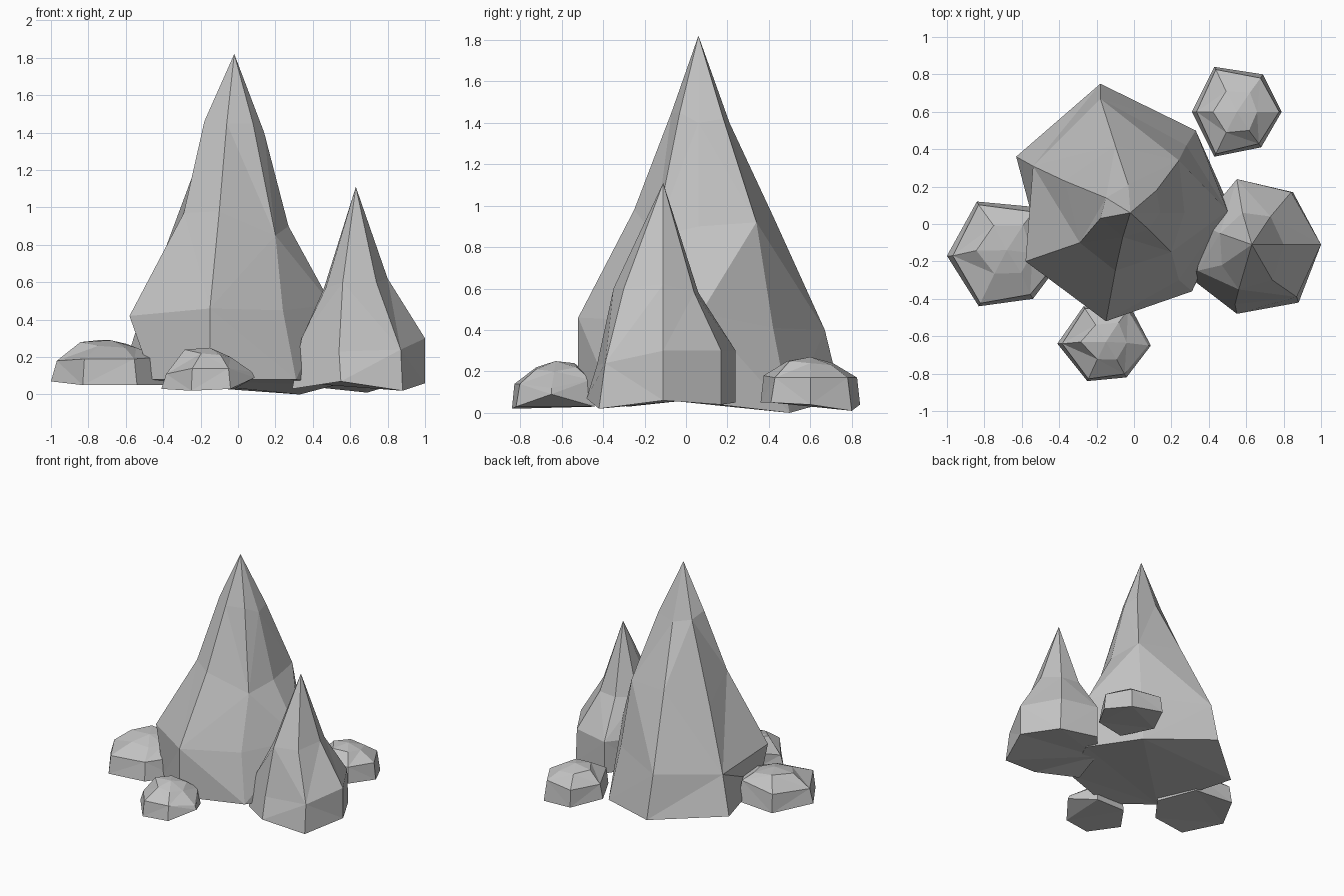
import bpy
import bmesh
from mathutils import Vector

default_cube = bpy.data.objects.get("Cube")
if default_cube:
    bpy.data.objects.remove(default_cube, do_unlink=True)

# One plain stone colour for every rock
stone = bpy.data.materials.new("grey_stone")
stone.use_nodes = True
stone_colour = (0.55, 0.55, 0.55, 1)
stone.diffuse_color = stone_colour
shader = next(node for node in stone.node_tree.nodes if node.type == 'BSDF_PRINCIPLED')
shader.inputs["Base Color"].default_value = stone_colour
shader.inputs["Roughness"].default_value = 0.9


def loft_rock(name, rings, tip):
    """Join rings of equal length from the ground up and close them at a tip."""
    bm = bmesh.new()
    loops = [[bm.verts.new(point) for point in ring] for ring in rings]
    tip_vert = bm.verts.new(tip)
    count = len(loops[0])
    bm.faces.new(list(reversed(loops[0])))
    for level, (lower, upper) in enumerate(zip(loops, loops[1:])):
        for i in range(count):
            j = (i + 1) % count
            # Alternate the diagonals for chipped, irregular facets
            if (i + level) % 2:
                facets = ((lower[i], lower[j], upper[j]), (lower[i], upper[j], upper[i]))
            else:
                facets = ((lower[i], lower[j], upper[i]), (lower[j], upper[j], upper[i]))
            for facet in facets:
                bm.faces.new(facet)
    for i in range(count):
        bm.faces.new((loops[-1][i], loops[-1][(i + 1) % count], tip_vert))
    bmesh.ops.triangulate(bm, faces=[f for f in bm.faces if len(f.verts) > 4])
    bmesh.ops.recalc_face_normals(bm, faces=bm.faces[:])
    mesh = bpy.data.meshes.new(name)
    bm.to_mesh(mesh)
    bm.free()
    mesh.materials.append(stone)
    rock = bpy.data.objects.new(name, mesh)
    bpy.context.collection.objects.link(rock)
    return rock


def boulder(name, outline, shoulders, crown, crown_centre):
    """Low rock: ground corners, a shoulder height per corner, and an offset crown."""
    centre = sum((Vector(p) for p in outline), Vector((0, 0, 0))) / len(outline)
    top = Vector(crown_centre)
    shoulder_ring = []
    crown_ring = []
    for i, (corner, height) in enumerate(zip(outline, shoulders)):
        spread = Vector(corner) - centre
        flat = centre + spread * (0.94 if i % 2 else 0.9)
        shoulder_ring.append((flat.x, flat.y, height))
        flat = top + spread * (0.46 if i % 2 else 0.52)
        crown_ring.append((flat.x, flat.y, crown[i]))
    return loft_rock(name, [outline, shoulder_ring, crown_ring], top)


# Tall spire: corners run clockwise from the back, seen from above
loft_rock("tall_spire", [
    [(-.18, .75, .07), (.33, .5, 0), (.52, .07, .05), (.31, -.36, .08),
     (-.15, -.52, .08), (-.46, -.28, .08), (-.63, .36, .07)],
    [(-.18, .67, .4), (.28, .42, .41), (.5, .07, .48), (.24, -.3, .45),
     (-.15, -.52, .46), (-.58, -.2, .42), (-.54, .31, .36)],
    [(-.1, .42, .95), (.24, .34, .92), (.27, .06, .9), (.2, -.15, .85),
     (-.1, -.25, .98), (-.29, -.1, .97), (-.37, .23, .83)],
    [(-.03, .21, 1.4), (.12, .18, 1.42), (.14, .06, 1.4), (.08, -.03, 1.45),
     (-.06, -.07, 1.45), (-.18, .03, 1.46), (-.15, .14, 1.42)],
], (-.02, .06, 1.82))

# Short spire: corners run anticlockwise from the left side
loft_rock("short_spire", [
    [(1, -.11, .06), (.85, .17, .04), (.55, .24, .05), (.36, 0, .06),
     (.29, -.28, .03), (.55, -.48, .07), (.88, -.42, .02)],
    [(1, -.11, .3), (.84, .17, .3), (.55, .24, .3), (.35, 0, .3),
     (.34, -.25, .3), (.54, -.43, .23), (.87, -.39, .24)],
    [(.8, -.11, .62), (.73, .04, .58), (.58, .06, .58), (.46, -.05, .57),
     (.47, -.22, .57), (.56, -.35, .6), (.74, -.3, .6)],
], (.63, -.11, 1.11))

# Loose boulders around the spires
boulder("right_boulder",
        [(-1, -.17, .07), (-.83, -.44, .05), (-.54, -.4, .05),
         (-.39, -.2, .05), (-.52, .09, .06), (-.84, .12, .06)],
        (.18, .19, .19, .2, .22, .2),
        (.28, .26, .25, .25, .27, .29), (-.68, -.14, .29))
boulder("front_boulder",
        [(-.41, -.64, .03), (-.25, -.84, .02), (-.04, -.82, .03),
         (.09, -.65, .09), (-.02, -.44, .03), (-.27, -.44, .03)],
        (.11, .14, .14, .12, .16, .17),
        (.24, .22, .21, .2, .22, .24), (-.15, -.63, .25))
boulder("back_boulder",
        [(.31, .6, .05), (.43, .84, .04), (.69, .8, .01),
         (.79, .6, .04), (.68, .41, .05), (.43, .36, .05)],
        (.16, .17, .17, .17, .17, .18),
        (.25, .24, .23, .24, .25, .25), (.55, .6, .27))
